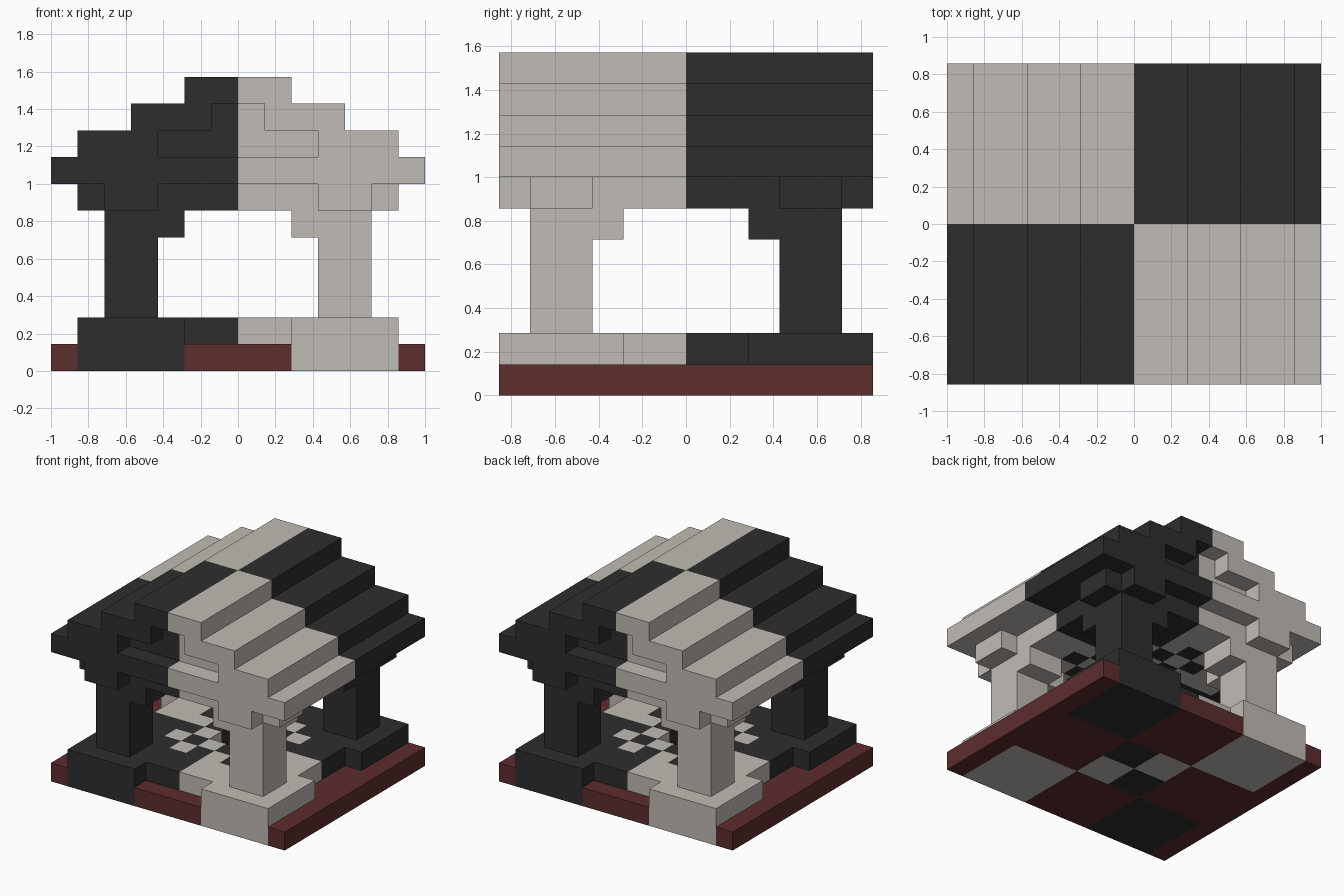
import bpy
import bmesh
from mathutils import Vector

cube = bpy.data.objects.get("Cube")
if cube:
    bpy.data.objects.remove(cube)

U = 1 / 7  # size of one block


def material(name, rgb):
    m = bpy.data.materials.new(name)
    m.use_nodes = True
    m.diffuse_color = (*rgb, 1)
    m.node_tree.nodes["Principled BSDF"].inputs["Base Color"].default_value = (*rgb, 1)
    return m


DARK = material("charcoal", (0.027, 0.027, 0.027))
LIGHT = material("pale_stone", (0.53, 0.5, 0.46))
RED = material("dark_red", (0.11, 0.026, 0.027))


def add_box(bm, lo, hi, mat):
    verts = bmesh.ops.create_cube(bm, size=1)["verts"]
    lo, hi = Vector(lo), Vector(hi)
    for v in verts:
        v.co = ((lo + hi) / 2 + v.co * (hi - lo)) * U
    for f in {f for v in verts for f in v.link_faces}:
        f.material_index = mat


def part(name, boxes, plain=None):
    """Mirror boxes (x range, y range, z range, swap colour) to four quadrants."""
    bm = bmesh.new()
    for sx in (-1, 1):
        for sy in (-1, 1):
            for xs, ys, zs, *swap in boxes:
                x = sorted(sx * v for v in xs)
                y = sorted(sy * v for v in ys)
                pale = (sx * sy < 0) != bool(swap and swap[0])
                add_box(bm, (x[0], y[0], zs[0]), (x[1], y[1], zs[1]), int(pale))
    mesh = bpy.data.meshes.new(name)
    bm.to_mesh(mesh)
    bm.free()
    for m in ([plain, plain] if plain else [DARK, LIGHT]):
        mesh.materials.append(m)
    obj = bpy.data.objects.new(name, mesh)
    bpy.context.collection.objects.link(obj)


def checker(z, skip):
    """Checkered cells, three by three in each quadrant."""
    return [((i, i + 1), (j, j + 1), (z, z + 1), (i + j) % 2 == 1)
            for i in range(3) for j in range(3) if (i, j) not in skip]


# Base slab, with openings for the corner plinths and the central well
part("base", [((6, 7), (0, 6), (0, 1)),
              ((2, 6), (0, 2), (0, 1)),
              ((0, 2), (2, 6), (0, 1))], RED)
part("corner_plinths", [((2, 6), (2, 6), (0, 2))])
part("well_bottom", [((0, 2), (0, 2), (0, 1))])

# Floor with a checkered middle around the well
part("floor", [((3, 5), (0, 2), (1, 2)), ((0, 2), (3, 5), (1, 2))])
part("checkered_floor", checker(1, {(0, 0), (2, 2)}))

# Pillars with inward brackets
part("pillars", [((3, 5), (3, 5), (2, 6))])
part("brackets", [((2, 3), (3, 5), (5, 6)), ((3, 5), (2, 3), (5, 6))])

# Ring beam with outward beam ends, and the ceiling inside it
part("ring_beam", [((3, 5), (0, 5), (6, 7)), ((0, 3), (3, 5), (6, 7))])
part("beam_ends", [((5, 6), (3, 5), (6, 7)), ((3, 5), (5, 6), (6, 7))])
part("ceiling", checker(6, set()))

# Stepped gable roof: half width and half width of the gable recess per layer
roof = []
for level, (width, recess) in enumerate([(7, 0), (6, 3), (4, 1), (2, 0)]):
    z = (7 + level, 8 + level)
    roof.append(((0, width), (0, 5), z))
    roof.append(((recess, width), (5, 6), z))
part("roof", roof)
